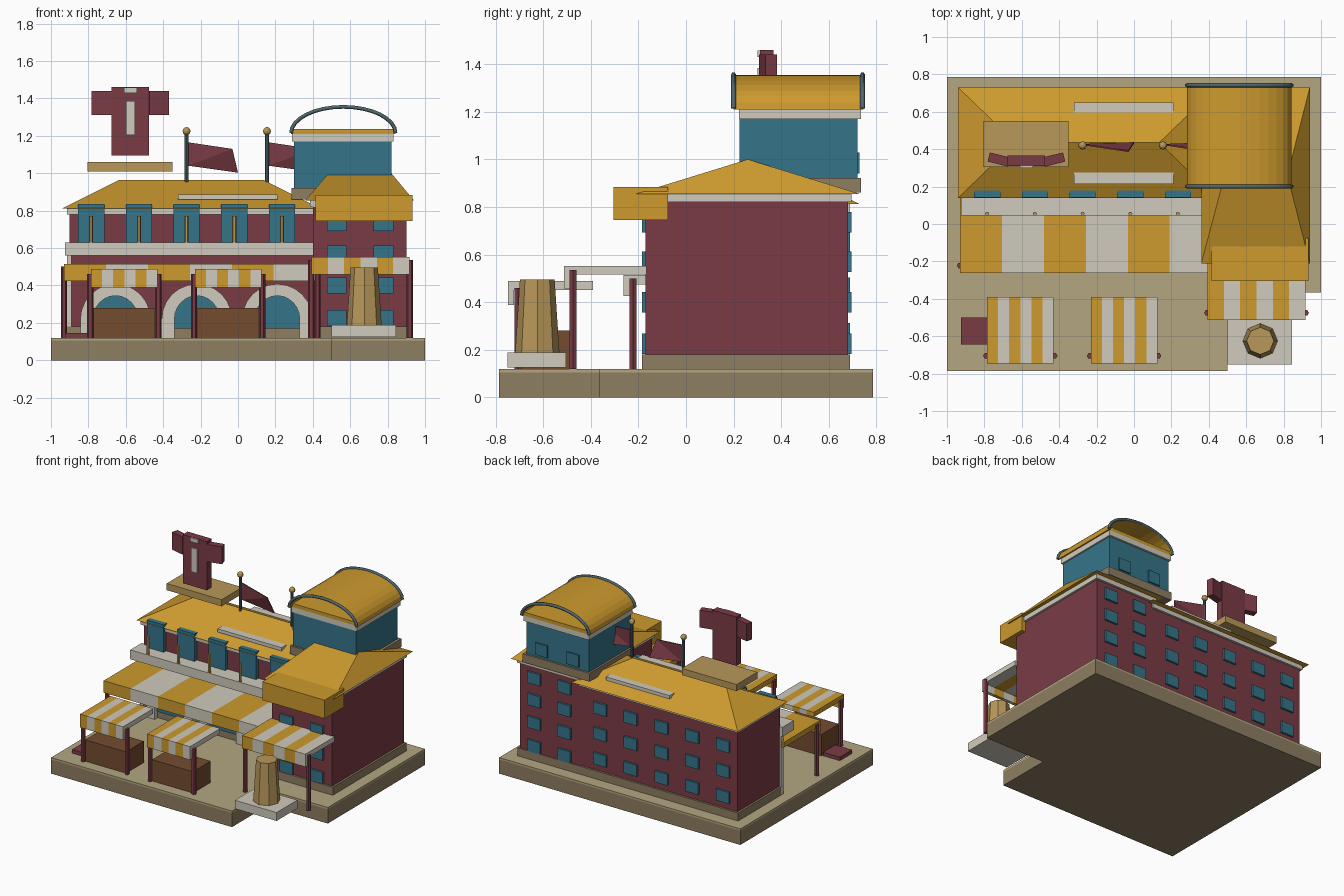
import bpy, bmesh, math
from math import pi, cos, sin
from mathutils import Vector

if "Cube" in bpy.data.objects:
    bpy.data.objects.remove(bpy.data.objects["Cube"])


def lin(h):
    c = [int(h[i:i + 2], 16) / 255 for i in (0, 2, 4)]
    return tuple(v / 12.92 if v < 0.04 else ((v + 0.055) / 1.055) ** 2.4 for v in c) + (1,)


COL = {}
for n, h in dict(maroon="7a3b45", yellow="cd9a2e", cream="d0cbbd", teal="35758a", paving="b3a680",
                 stone="8f7e62", brown="744c30", slate="4f666e", tan="b8985a").items():
    COL[n] = bpy.data.materials.new(n)
    COL[n].diffuse_color = lin(h)


def obj(name, verts, faces, col):
    me = bpy.data.meshes.new(name)
    me.from_pydata(verts, [], faces)
    bm = bmesh.new()
    bm.from_mesh(me)
    bmesh.ops.recalc_face_normals(bm, faces=bm.faces)
    bm.to_mesh(me)
    bm.free()
    me.materials.append(COL[col])
    o = bpy.data.objects.new(name, me)
    bpy.context.collection.objects.link(o)
    return o


def prism(name, pts, axis, a, b, col):
    """Extrude a 2D outline along y (points are x, z) or z (points are x, y)."""
    put = (lambda p, t: (p[0], t, p[1])) if axis == 'y' else (lambda p, t: (p[0], p[1], t))
    n = len(pts)
    v = [put(p, a) for p in pts] + [put(p, b) for p in pts]
    f = [list(range(n)), list(range(n, 2 * n))]
    f += [(i, (i + 1) % n, n + (i + 1) % n, n + i) for i in range(n)]
    return obj(name, v, f, col)


def box(name, x0, x1, y0, y1, z0, z1, col):
    return prism(name, [(x0, y0), (x1, y0), (x1, y1), (x0, y1)], 'z', z0, z1, col)


def cone(name, x, y, z0, z1, r0, r1, col, n=8):
    ring = [(cos(2 * pi * i / n), sin(2 * pi * i / n)) for i in range(n)]
    v = [(x + r0 * c, y + r0 * s, z0) for c, s in ring] + [(x + r1 * c, y + r1 * s, z1) for c, s in ring]
    f = [list(range(n)), list(range(n, 2 * n))]
    f += [(i, (i + 1) % n, n + (i + 1) % n, n + i) for i in range(n)]
    return obj(name, v, f, col)


def hip_roof(name, x0, x1, y0, y1, z, rx0, rx1, ry, rz, col):
    v = [(x0, y0, z), (x1, y0, z), (x1, y1, z), (x0, y1, z), (rx0, ry, rz), (rx1, ry, rz)]
    return obj(name, v, [(3, 2, 1, 0), (0, 1, 5, 4), (1, 2, 5), (2, 3, 4, 5), (3, 0, 4)], col)


def awning(name, x0, x1, y0, y1, zt, th, drop, n=6):
    """Striped flat canopy with a hanging front valance."""
    w = (x1 - x0) / n
    for i in range(n):
        col = "cream" if i % 2 else "yellow"
        a, b = x0 + i * w, x0 + (i + 1) * w
        box(f"{name}_stripe", a, b, y0, y1, zt - th, zt, col)
        box(f"{name}_valance", a, b, y0 - 0.012, y0 + 0.012, zt - drop, zt, col)


def arc(cx, cz, rx, rz, n=12):
    return [(cx + rx * cos(pi * i / n), cz + rz * sin(pi * i / n)) for i in range(n + 1)]


# ground slab with a notched front right corner
plan = [(-1, -.785), (.5, -.785), (.5, -.365), (1, -.365), (1, .785), (-1, .785)]
prism("base", plan, 'z', 0, .105, "stone")
prism("paving", plan, 'z', .105, .12, "paving")

# long left wing
box("left_footing", -.915, .4, .155, .69, .12, .18, "stone")
box("left_walls", -.9, .41, .17, .675, .18, .79, "maroon")
box("left_cornice", -.915, .41, .155, .69, .78, .815, "cream")
box("left_corner_trim", -.915, -.89, .155, .18, .12, .56, "cream")
hip_roof("left_roof", -.94, .44, .14, .73, .812, -.635, .135, .435, .965, "yellow")
box("roof_vent_front", -.32, .21, .215, .275, .86, .885, "cream")
box("roof_vent_back", -.32, .21, .595, .65, .86, .885, "cream")
box("balcony", -.925, .405, .045, .18, .56, .63, "cream")
for i in range(5):
    x = -.785 + i * .255
    box("upper_window", x - .07, x + .07, .142, .18, .63, .835, "teal")
    cone("balcony_post", x, .055, .63, .77, .011, .011, "tan", 6)
    for z in (.27, .46, .65):
        box("left_back_window", x - .053, x + .053, .67, .69, z - .043, z + .043, "teal")

# ground floor arches
for x in (-.655, -.22, .21):
    outer = [(x + .188, .12)] + arc(x, .22, .188, .188) + [(x - .188, .12)]
    inner = [(x - .12, .12)] + arc(x, .22, .12, .125)[::-1] + [(x + .12, .12)]
    prism("arch_surround", outer + inner, 'y', .12, .175, "cream")
    prism("arch_glass", [(x + .125, .17)] + arc(x, .22, .125, .13) + [(x - .125, .17)], 'y', .145, .175, "teal")

# right wing
box("right_footing", .385, .915, -.185, .69, .12, .18, "stone")
box("right_walls", .4, .9, -.17, .68, .18, .83, "maroon")
box("right_cornice", .385, .915, -.175, .695, .82, .86, "cream")
hip_roof("right_roof", .36, .94, -.21, .73, .855, .485, .82, .26, 1.0, "yellow")
box("roof_front_block", .415, .932, -.305, -.075, .745, .883, "yellow")
for x in (.528, .778):
    for z in (.225, .4, .57, .735):
        for y in (-.17, .68):
            box("right_window", x - .053, x + .053, y - .015, y + .015, z - .043, z + .043, "teal")

# tower with open barrel roof
box("tower_base", .285, .84, .21, .735, .86, .922, "stone")
box("tower_walls", .3, .82, .225, .72, .92, 1.18, "teal")
box("tower_cornice", .29, .832, .222, .735, 1.17, 1.21, "cream")
box("tower_ceiling", .29, .832, .222, .735, 1.21, 1.237, "yellow")
for x in (.43, .69):
    box("tower_window", x - .05, x + .05, .71, .73, .94, 1.03, "teal")
cx = .563
shell = arc(cx, 1.21, .28, .145, 16) + arc(cx, 1.21, .27, .135, 16)[::-1]
o = prism("barrel_roof", shell, 'y', .2, .745, "yellow")
for y in (.2, .742):
    cu = bpy.data.curves.new("barrel_trim", 'CURVE')
    cu.dimensions = '3D'
    cu.bevel_depth, cu.bevel_resolution, cu.use_fill_caps = .011, 1, True
    pts = arc(cx, 1.215, .28, .14, 16)
    sp = cu.splines.new('POLY')
    sp.points.add(len(pts) - 1)
    for p, (x, z) in zip(sp.points, pts):
        p.co = (x, y, z, 1)
    cu.materials.append(COL["slate"])
    bpy.context.collection.objects.link(bpy.data.objects.new("barrel_trim", cu))

# awnings and their posts
awning("long_awning", -.93, .415, -.25, .17, .515, .04, .09)
awning("right_awning", .393, .917, -.5, -.165, .553, .037, .095)
for x in (-.93, .425):
    cone("long_awning_post", x, -.222, .12, .5, .017, .017, "maroon", 6)
for x in (.392, .918):
    cone("right_awning_post", x, -.475, .12, .535, .017, .017, "maroon", 6)

# market stalls
for x in (-.608, -.053):
    awning("stall_awning", x - .178, x + .178, -.735, -.39, .488, .037, .1)
    box("stall_counter", x - .17, x + .17, -.70, -.49, .12, .28, "brown")
    for s in (-1, 1):
        cone("stall_post", x + s * .182, -.705, .12, .46, .017, .017, "maroon", 6)
box("floor_mat", -.925, -.785, -.645, -.5, .12, .147, "maroon")

# statue pedestal
box("statue_plinth", .5, .845, -.75, -.505, .125, .188, "cream")
cone("statue_column", .675, -.625, .188, .495, .093, .073, "tan")

# rooftop shirt display
box("display_platform", -.805, -.35, .305, .55, 1.01, 1.06, "tan")
box("shirt_body", -.675, -.475, .31, .367, 1.095, 1.46, "maroon")
for s in (-1, 1):
    o = box("shirt_sleeve", -.055, .055, -.025, .025, 1.31, 1.44, "maroon")
    o.location = (-.575 + s * .148, .345, 0)
    o.rotation_euler.z = s * math.radians(14)
box("shirt_stripe", -.6, -.55, .3, .315, 1.205, 1.385, "cream")
box("shirt_collar", -.61, -.54, .3, .315, 1.43, 1.458, "cream")

# flags on the left roof
for x in (-.275, .155):
    cone("flag_pole", x, .42, .95, 1.215, .01, .01, "slate")
    bm = bmesh.new()
    bmesh.ops.create_uvsphere(bm, u_segments=10, v_segments=6, radius=.022)
    bmesh.ops.translate(bm, verts=bm.verts, vec=Vector((x, .42, 1.225)))
    o = obj("flag_finial", [], [], "tan")
    bm.to_mesh(o.data)
    bm.free()
    v = [(x + .01, .42, 1.165), (x + .245, .385, 1.13), (x + .275, .43, 1.003), (x + .01, .42, 1.04)]
    v += [(a, b + .008, c) for a, b, c in v]
    obj("flag", v, [(0, 1, 3), (1, 2, 3), (4, 5, 7), (5, 6, 7), (0, 1, 5, 4), (1, 2, 6, 5),
                    (2, 3, 7, 6), (3, 0, 4, 7)], "maroon")

for m in bpy.data.materials:
    if m.users and not m.is_grease_pencil:
        m.use_nodes = True
        m.node_tree.nodes["Principled BSDF"].inputs["Base Color"].default_value = m.diffuse_color
